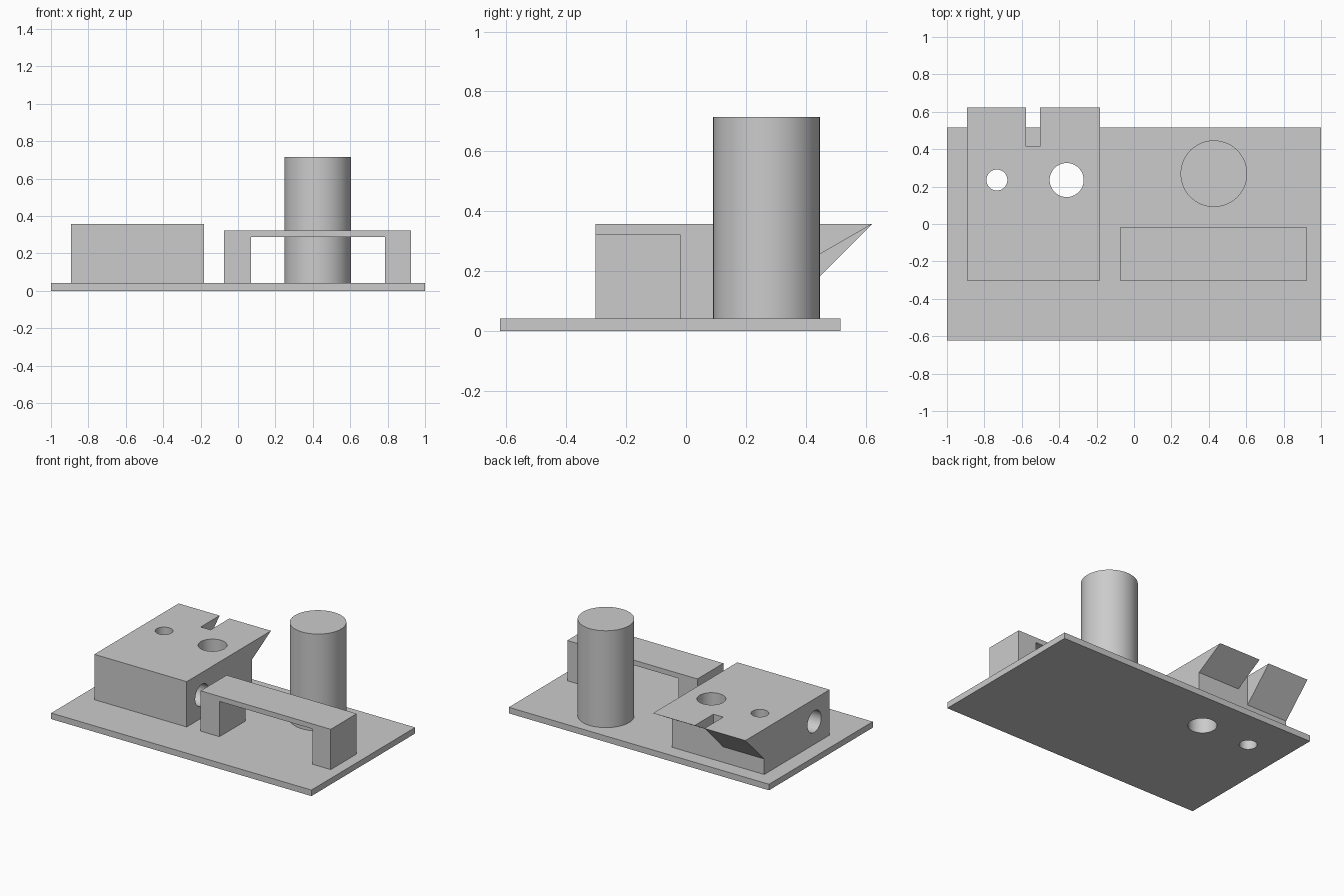
import bpy, bmesh, math

if "Cube" in bpy.data.objects:
    bpy.data.objects.remove(bpy.data.objects["Cube"])

grey = bpy.data.materials.new("light_grey")
grey.diffuse_color = (0.6, 0.6, 0.6, 1)
grey.use_nodes = True
grey.node_tree.nodes["Principled BSDF"].inputs["Base Color"].default_value = grey.diffuse_color


def extrude(name, pts, axis, a, b):
    """Prism: 2D profile extruded along an axis ('x': profile yz, 'y': xz, 'z': xy) from a to b."""
    place = {'x': lambda p, t: (t, p[0], p[1]),
             'y': lambda p, t: (p[0], t, p[1]),
             'z': lambda p, t: (p[0], p[1], t)}[axis]
    bm = bmesh.new()
    low = [bm.verts.new(place(p, a)) for p in pts]
    high = [bm.verts.new(place(p, b)) for p in pts]
    n = len(pts)
    bm.faces.new(low)
    bm.faces.new(high)
    for i in range(n):
        j = (i + 1) % n
        bm.faces.new((low[i], low[j], high[j], high[i]))
    bmesh.ops.recalc_face_normals(bm, faces=bm.faces)
    me = bpy.data.meshes.new(name)
    bm.to_mesh(me)
    bm.free()
    me.materials.append(grey)
    ob = bpy.data.objects.new(name, me)
    bpy.context.collection.objects.link(ob)
    return ob


def rect(u0, u1, v0, v1):
    return [(u0, v0), (u1, v0), (u1, v1), (u0, v1)]


def circle(u, v, r, n=64):
    return [(u + r * math.cos(2 * math.pi * i / n), v + r * math.sin(2 * math.pi * i / n))
            for i in range(n)]


def combine(ob, tool, operation):
    """Apply a boolean and remove the tool object."""
    bpy.context.view_layer.objects.active = ob
    mod = ob.modifiers.new("bool", 'BOOLEAN')
    mod.object, mod.operation, mod.solver = tool, operation, 'EXACT'
    bpy.ops.object.modifier_apply(modifier=mod.name)
    bpy.data.objects.remove(tool)


def smooth(ob):
    bpy.ops.object.select_all(action='DESELECT')
    ob.select_set(True)
    bpy.context.view_layer.objects.active = ob
    bpy.ops.object.shade_smooth_by_angle(angle=math.radians(30))


BASE_TOP, BLOCK_TOP = 0.042, 0.357
FRONT, WALL, TIP = -0.303, 0.415, 0.622

# Base plate
base = extrude("base_plate", rect(-1, 1, -0.622, 0.517), 'z', 0, BASE_TOP)

# Block with two overhangs of different slope, separated by a slot
block = extrude("overhang_block", rect(FRONT, WALL, BASE_TOP, BLOCK_TOP), 'x', -0.892, -0.182)
for x0, x1, angle in ((-0.892, -0.577, 45), (-0.502, -0.182, 30)):
    foot = BLOCK_TOP - (TIP - WALL) * math.tan(math.radians(angle))
    profile = [(WALL - 0.03, foot), (WALL, foot), (TIP, BLOCK_TOP), (WALL - 0.03, BLOCK_TOP)]
    combine(block, extrude("overhang", profile, 'x', x0, x1), 'UNION')

# Vertical holes through block and base
for x, r in ((-0.733, 0.056), (-0.36, 0.091)):
    for part in (block, base):
        combine(part, extrude("drill", circle(x, 0.235, r), 'z', -0.2, 0.6), 'DIFFERENCE')

# Horizontal hole across the block
combine(block, extrude("cross_drill", circle(-0.135, 0.2, 0.075), 'x', -1.1, 0), 'DIFFERENCE')

# Bridge: two legs joined by a thin deck
arch = [(-0.075, BASE_TOP), (0.07, BASE_TOP), (0.07, 0.287), (0.785, 0.287),
        (0.785, BASE_TOP), (0.925, BASE_TOP), (0.925, 0.322), (-0.075, 0.322)]
extrude("bridge", arch, 'y', FRONT, -0.018)

# Tall round post
post = extrude("post", circle(0.427, 0.269, 0.178, 96), 'z', BASE_TOP, 0.715)

for part in (base, block, post):
    smooth(part)
